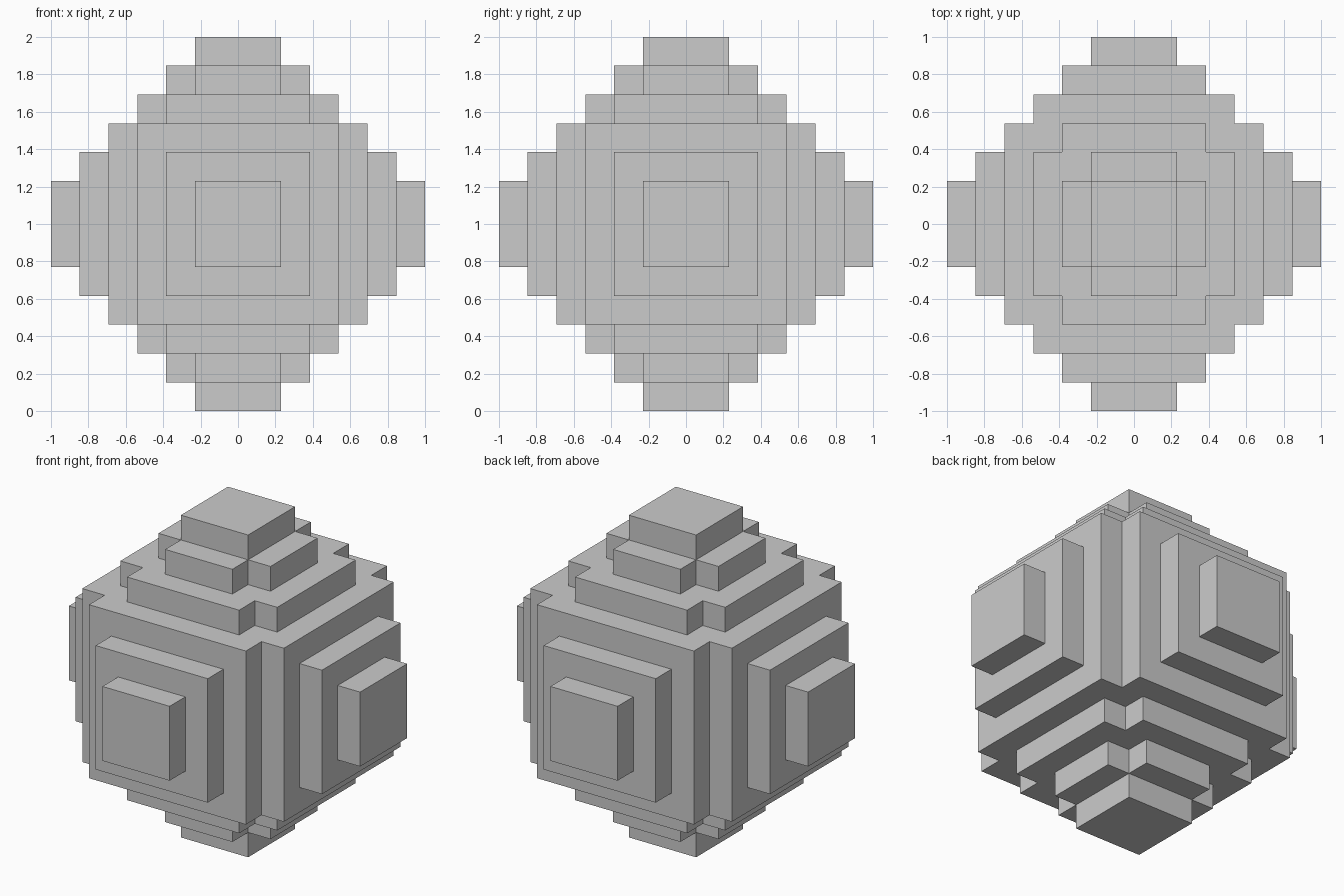
import bpy, bmesh
from mathutils import Vector
from itertools import product

if "Cube" in bpy.data.objects:
    bpy.data.objects.remove(bpy.data.objects["Cube"])

U = 2 / 13  # one block; the ball is 13 blocks across

# Boxes (half extents in whole blocks) whose union is the stepped ball
boxes = [
    (4, 3, 3), (3, 4, 3),                      # main body with notched corners
    (5, 2, 2), (2, 5, 2),                      # side plates
    (6, 1, 1), (1, 6, 1),                      # outer side plates
    (3, 2, 4), (2, 3, 4),                      # first top and bottom step
    (2, 1, 5), (1, 2, 5),                      # second step
    (1, 1, 6),                                 # end caps
]


def filled(c):
    return any(all(abs(c[i]) <= b[i] for i in range(3)) for b in boxes)


# Outer skin: a block side is kept only where the neighbour is empty
bm = bmesh.new()
points = {}


def vert(p):
    key = tuple(round(2 * v) for v in p)
    if key not in points:
        points[key] = bm.verts.new((p.x * U, p.y * U, p.z * U + 1))
    return points[key]


for cell in product(range(-6, 7), repeat=3):
    if not filled(cell):
        continue
    centre = Vector(cell)
    for axis, sign in product(range(3), (-1, 1)):
        n, a, b = Vector(), Vector(), Vector()
        n[axis] = sign
        if filled(centre + n):
            continue
        a[(axis + 1) % 3] = 0.5
        b[(axis + 2) % 3] = 0.5 * sign
        mid = centre + n * 0.5
        bm.faces.new([vert(mid + o) for o in (-a - b, a - b, a + b, b - a)])

mesh = bpy.data.meshes.new("stepped_ball")
bm.to_mesh(mesh)
bm.free()
ball = bpy.data.objects.new("stepped_ball", mesh)
bpy.context.collection.objects.link(ball)
